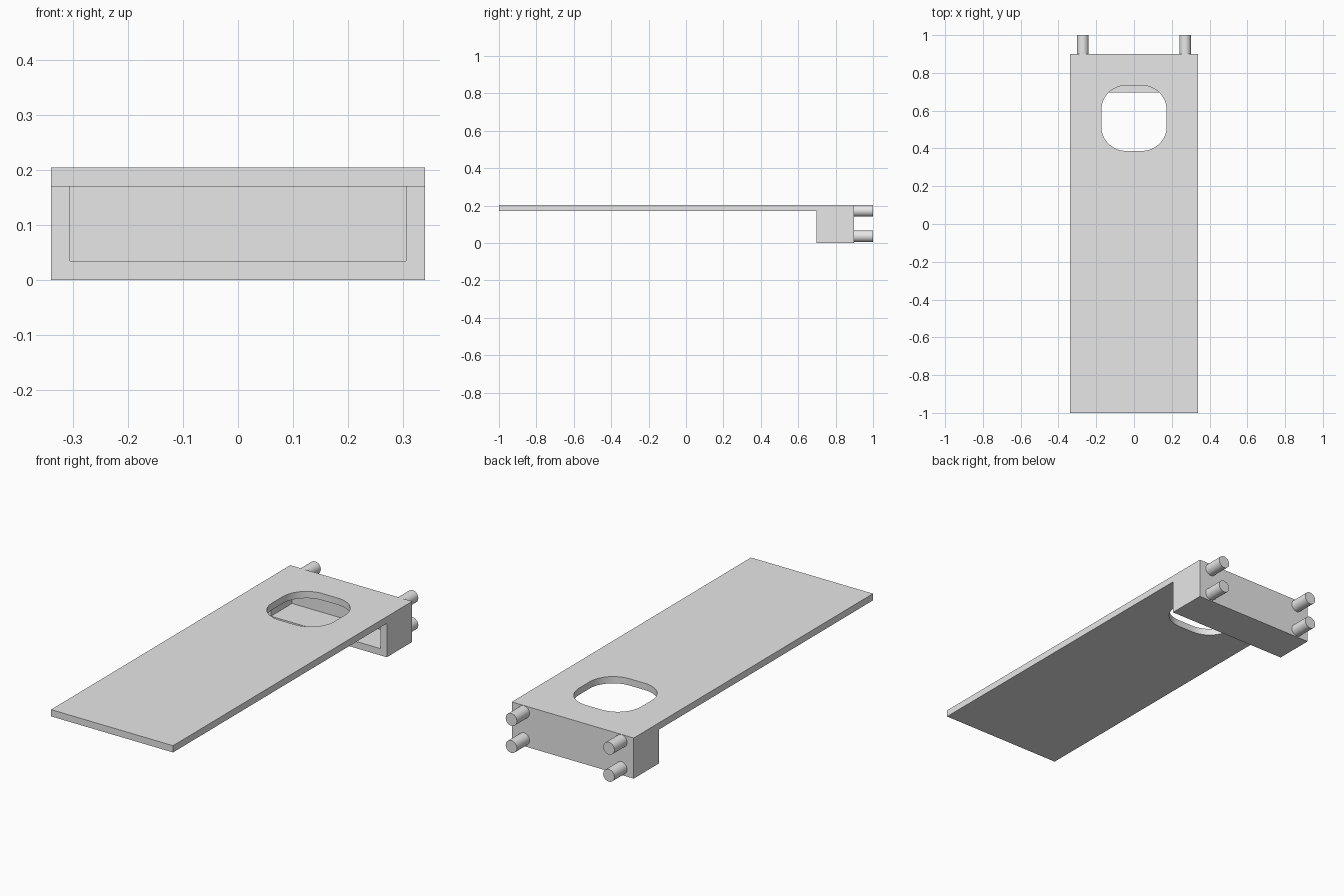
import bpy, bmesh, math
from mathutils import Matrix

cube = bpy.data.objects.get("Cube")
if cube:
    bpy.data.objects.remove(cube)

grey = bpy.data.materials.new("light_grey")
grey.use_nodes = True
grey.diffuse_color = (0.8, 0.8, 0.8, 1)
grey.node_tree.nodes["Principled BSDF"].inputs["Base Color"].default_value = (0.8, 0.8, 0.8, 1)

HALF_W, TOP, WALL = 0.339, 0.204, 0.034
UNDER = TOP - WALL
FRONT, BOX_FRONT, BACK, PEG_END = -1.0, 0.697, 0.899, 1.0


def finish(name, bm):
    bmesh.ops.recalc_face_normals(bm, faces=bm.faces)
    mesh = bpy.data.meshes.new(name)
    bm.to_mesh(mesh)
    bm.free()
    mesh.materials.append(grey)
    ob = bpy.data.objects.new(name, mesh)
    bpy.context.collection.objects.link(ob)
    return ob


def box(name, x, y, z):
    bm = bmesh.new()
    size = [b - a for a, b in (x, y, z)]
    mid = [(a + b) / 2 for a, b in (x, y, z)]
    bmesh.ops.create_cube(bm, size=1, matrix=Matrix.Translation(mid) @ Matrix.Diagonal((*size, 1)))
    return finish(name, bm)


def smooth(ob):
    bpy.ops.object.select_all(action='DESELECT')
    ob.select_set(True)
    bpy.context.view_layer.objects.active = ob
    bpy.ops.object.shade_smooth_by_angle(angle=math.radians(30))


# Long flat plate
plate = box("plate", (-HALF_W, HALF_W), (FRONT, BACK), (UNDER, TOP))

# Rounded-square hole through the plate
half, radius, centre_y, steps = 0.173, 0.13, 0.56, 12
bm = bmesh.new()
ring = []
for corner in range(4):
    diagonal = math.radians(45 + 90 * corner)
    cx = math.copysign(half - radius, math.cos(diagonal))
    cy = math.copysign(half - radius, math.sin(diagonal)) + centre_y
    for i in range(steps + 1):
        a = math.radians(90) * (corner + i / steps)
        ring.append(bm.verts.new((cx + radius * math.cos(a), cy + radius * math.sin(a), UNDER - 0.05)))
base = bm.faces.new(ring)
top = bmesh.ops.extrude_face_region(bm, geom=[base])["geom"]
bmesh.ops.translate(bm, vec=(0, 0, WALL + 0.1), verts=[v for v in top if isinstance(v, bmesh.types.BMVert)])
cutter = finish("hole_cutter", bm)
cutter.hide_render = True
cut = plate.modifiers.new("hole", 'BOOLEAN')
cut.operation, cut.solver, cut.object = 'DIFFERENCE', 'EXACT', cutter
bpy.context.view_layer.objects.active = plate
bpy.ops.object.modifier_apply(modifier=cut.name)
bpy.data.objects.remove(cutter)
smooth(plate)

# Housing below the rear end, open to the front
inner = HALF_W - WALL
box("housing_floor", (-HALF_W, HALF_W), (BOX_FRONT, BACK), (0, WALL))
box("housing_back", (-inner, inner), (BACK - WALL, BACK), (WALL, UNDER))
for side, s in (("left", 1), ("right", -1)):
    box(side + "_housing_wall", sorted((s * inner, s * HALF_W)), (BOX_FRONT, BACK), (WALL, UNDER))

    # Two round pegs on each side of the back
    for level, z in (("upper", 0.172), ("lower", 0.036)):
        bm = bmesh.new()
        place = Matrix.Translation((s * 0.271, (BACK + PEG_END) / 2, z)) @ Matrix.Rotation(math.pi / 2, 4, 'X')
        bmesh.ops.create_cone(bm, cap_ends=True, segments=32, radius1=0.031, radius2=0.031,
                              depth=PEG_END - BACK, matrix=place)
        smooth(finish(f"{side}_{level}_peg", bm))
